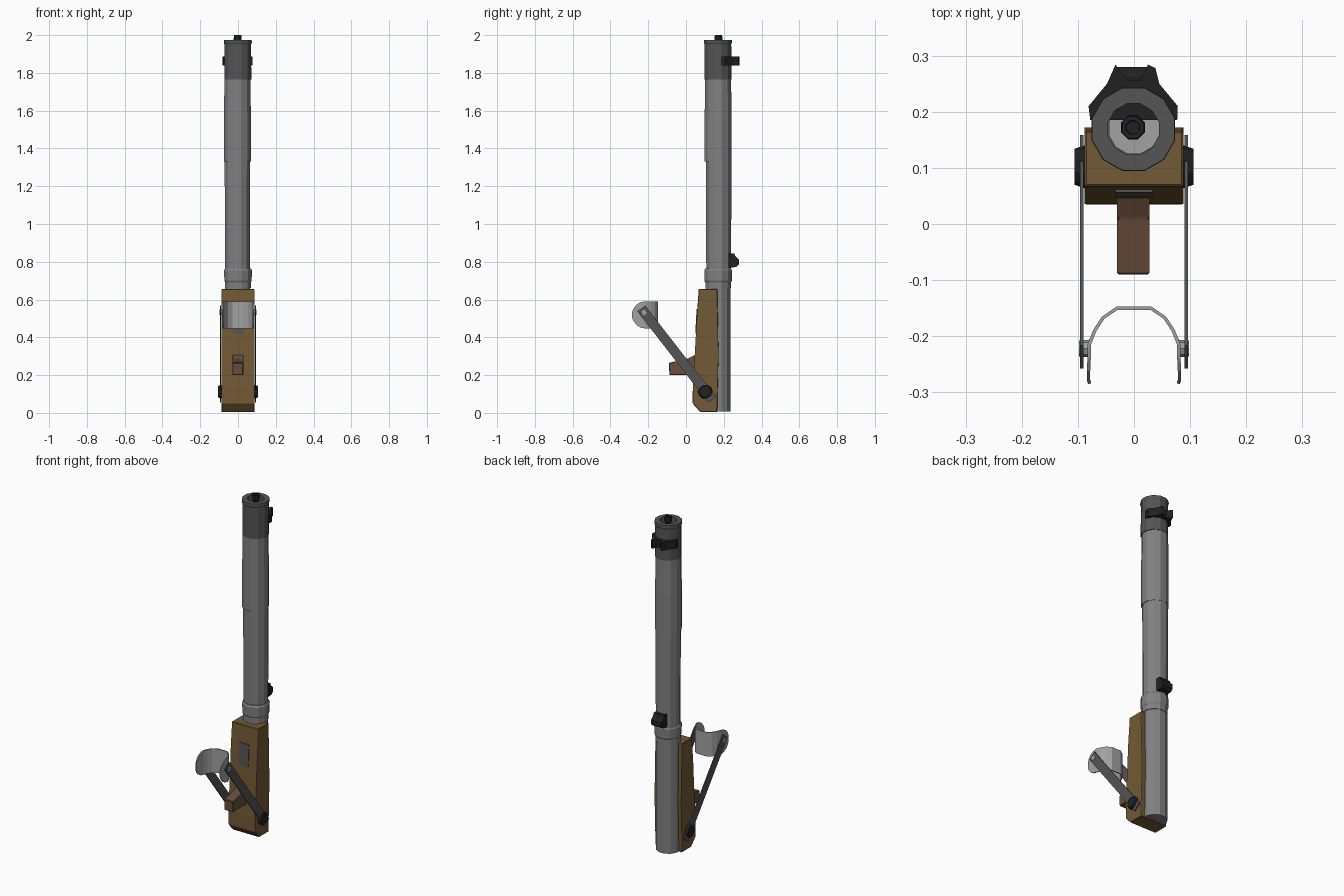
import bpy, bmesh, math
from mathutils import Vector

if "Cube" in bpy.data.objects:
    bpy.data.objects.remove(bpy.data.objects["Cube"])

def material(name, r, g, b):
    m = bpy.data.materials.new(name)
    m.diffuse_color = (r, g, b, 1)
    m.use_nodes = True
    m.node_tree.nodes["Principled BSDF"].inputs["Base Color"].default_value = m.diffuse_color
    return m

STEEL = material("steel", 0.22, 0.22, 0.22)
PALE = material("pale_steel", 0.36, 0.36, 0.36)
DARK = material("dark_steel", 0.09, 0.09, 0.09)
BLACK = material("black_iron", 0.015, 0.015, 0.015)
WOOD = material("wood", 0.17, 0.10, 0.035)
GRIP = material("grip_wood", 0.14, 0.075, 0.045)

def finish(name, bm, mat):
    bmesh.ops.recalc_face_normals(bm, faces=bm.faces)
    me = bpy.data.meshes.new(name)
    bm.to_mesh(me)
    bm.free()
    me.materials.append(mat)
    ob = bpy.data.objects.new(name, me)
    bpy.context.collection.objects.link(ob)
    return ob

def prism(name, pts, axis, lo, hi, mat, bevel=0.0):
    """Extrude a 2D outline along an axis: (y, z) along x, or (x, y) along z."""
    bm = bmesh.new()
    place = (lambda p, t: (t, *p)) if axis == 'x' else (lambda p, t: (*p, t))
    a = [bm.verts.new(place(p, lo)) for p in pts]
    b = [bm.verts.new(place(p, hi)) for p in pts]
    bm.faces.new(a)
    bm.faces.new(b)
    for i in range(len(pts)):
        j = (i + 1) % len(pts)
        bm.faces.new((a[i], a[j], b[j], b[i]))
    if bevel:
        bmesh.ops.bevel(bm, geom=bm.edges[:], offset=bevel, segments=1, affect='EDGES')
    return finish(name, bm, mat)

def lathe(name, profile, mat, cx=0.0, cy=0.17, sides=12):
    """Spin (radius, z) points about a vertical axis, closing both ends."""
    bm = bmesh.new()
    rings = []
    for r, z in profile:
        rings.append([bm.verts.new((cx + r * math.cos(2 * math.pi * (i + .5) / sides),
                                    cy + r * math.sin(2 * math.pi * (i + .5) / sides), z))
                      for i in range(sides)])
    for a, b in zip(rings, rings[1:]):
        for i in range(sides):
            j = (i + 1) % sides
            bm.faces.new((a[i], a[j], b[j], b[i]))
    bm.faces.new(rings[0])
    bm.faces.new(rings[-1])
    return finish(name, bm, mat)

def disc(name, y, z, x0, x1, r0, r1, mat, sides=10):
    """Tapered disc lying along x."""
    bm = bmesh.new()
    rings = [[bm.verts.new((x, y + r * math.cos(2 * math.pi * i / sides),
                            z + r * math.sin(2 * math.pi * i / sides)))
              for i in range(sides)] for x, r in ((x0, r0), (x1, r1))]
    bm.faces.new(rings[0])
    bm.faces.new(rings[1])
    for i in range(sides):
        j = (i + 1) % sides
        bm.faces.new((rings[0][i], rings[0][j], rings[1][j], rings[1][i]))
    return finish(name, bm, mat)

# Barrel sections, bottom to top
lathe("lower_barrel", [(0.069, 0.008), (0.068, 0.70)], STEEL, -0.002, 0.169)
lathe("barrel_collar", [(0.07, 0.66), (0.07, 0.69), (0.075, 0.70), (0.076, 0.755),
                        (0.07, 0.765)], STEEL)
lathe("middle_barrel", [(0.068, 0.76), (0.069, 1.05), (0.07, 1.34)], STEEL, -0.003, 0.173)
lathe("upper_barrel", [(0.074, 1.33), (0.074, 1.55), (0.071, 1.775)], STEEL, -0.003, 0.17)

# Hollow muzzle with the hollow rod inside
lathe("muzzle", [(0.074, 1.765), (0.073, 1.95), (0.077, 1.96), (0.076, 1.975),
                 (0.047, 1.975), (0.047, 1.80)], DARK, -0.001, 0.169)
lathe("bore_floor", [(0.0465, 1.79), (0.0465, 1.806)], PALE, 0, 0.17)
lathe("firing_rod", [(0.015, 1.80), (0.015, 1.96), (0.023, 1.975), (0.021, 2.0),
                     (0.013, 2.0), (0.012, 1.97)], BLACK, -0.002, 0.172, 8)

# Wooden stock with tapered front and chamfered foot
prism("stock", [(0.075, 0.005), (0.035, 0.05), (0.036, 0.14), (0.046, 0.30),
                (0.057, 0.50), (0.067, 0.655), (0.166, 0.655), (0.172, 0.30),
                (0.165, 0.005)], 'x', -0.088, 0.088, WOOD, 0.003)
prism("stock_plate", [(0.049, 0.42), (0.056, 0.55), (0.075, 0.55), (0.075, 0.42)],
      'x', -0.033, 0.033, DARK)

# Hand grip
prism("hand_grip", [(-0.088, 0.20), (-0.09, 0.265), (0.01, 0.285), (0.06, 0.315),
                    (0.06, 0.20)], 'x', -0.03, 0.028, GRIP, 0.003)

# Front sight: a saddle with two horns
prism("front_sight", [(-0.078, 0.185), (-0.081, 0.21), (-0.048, 0.25), (-0.033, 0.284),
                      (-0.012, 0.257), (0.012, 0.257), (0.025, 0.284), (0.038, 0.278),
                      (0.045, 0.25), (0.078, 0.21), (0.077, 0.185)],
      'z', 1.84, 1.888, BLACK)

# Rear sight block
prism("rear_sight", [(0.222, 0.768), (0.265, 0.772), (0.28, 0.785), (0.28, 0.812),
                     (0.262, 0.828), (0.255, 0.845), (0.222, 0.845)],
      'x', -0.035, 0.035, BLACK)

# Folding arms with pivots and pad pins on both sides
start, end = Vector((-0.237, 0.553)), Vector((0.138, 0.070))
along = (end - start).normalized()
side = Vector((-along.y, along.x)) * 0.026
outline = [start + side, end + side, end - side, start - side]
for s, label in ((-1, "left"), (1, "right")):
    lo, hi = sorted((s * 0.090, s * 0.096))
    prism(label + "_arm", outline, 'x', lo, hi, DARK)
    disc(label + "_pivot", 0.102, 0.112, s * 0.086, s * 0.106, 0.039, 0.032, BLACK)
    disc(label + "_pad_pin", -0.222, 0.532, s * 0.077, s * 0.098, 0.016, 0.014, PALE, 8)

# Curved shoulder pad: a U-shaped strip with rounded ends
half = [(0.079, -0.2845), (0.081, -0.278), (0.081, -0.262), (0.080, -0.240),
        (0.080, -0.215), (0.070, -0.190), (0.055, -0.167), (0.030, -0.150)]
path = half + [(-x, y) for x, y in reversed(half)]
bm = bmesh.new()
columns = []
for x, y in path:
    h = 0.072 if y > -0.214 else math.sqrt(max(0.072 ** 2 - (y + 0.214) ** 2, 0.0002))
    columns.append([bm.verts.new((x, y, 0.519 + k * h)) for k in (-1, 1)])
for a, b in zip(columns, columns[1:]):
    bm.faces.new((a[0], b[0], b[1], a[1]))
pad = finish("shoulder_pad", bm, PALE)
thick = pad.modifiers.new("thickness", 'SOLIDIFY')
thick.thickness = 0.006
thick.offset = 0
